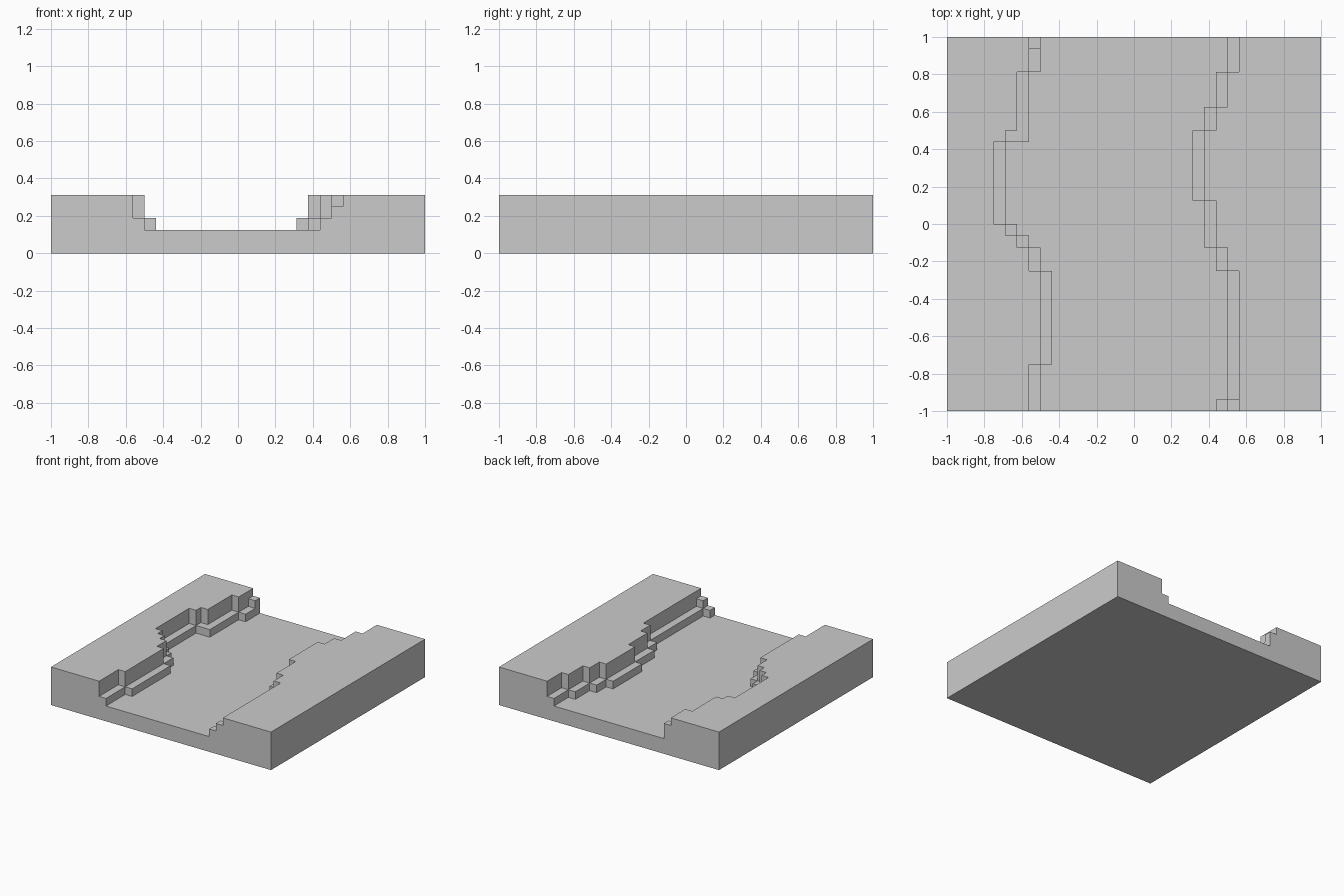
import bpy
import bmesh

cube = bpy.data.objects.get("Cube")
if cube:
    bpy.data.objects.remove(cube, do_unlink=True)

UNIT = 1 / 16               # edge of one block
HALF = 16                   # half the slab, in blocks
BED, LEDGE, STEP, TOP = 2, 3, 4, 5

# Bank edges from front to back: (row where the run ends, x of the upper edge)
LEFT_BANK = [(-12, -9), (-4, -8), (-2, -9), (-1, -10), (0, -11),
             (7, -12), (8, -11), (13, -10), (16, -9)]
RIGHT_BANK = [(-4, 9), (-2, 8), (2, 7), (8, 6), (10, 7), (13, 8), (16, 9)]


def bank_edge(runs, row):
    return next(x for end, x in runs if row < end)


def height(col, row):
    """Height of the block column whose lower corner is (col, row)."""
    if not (-HALF <= col < HALF and -HALF <= row < HALF):
        return 0
    left, right = bank_edge(LEFT_BANK, row), bank_edge(RIGHT_BANK, row)
    if col < left or col >= right:
        return TOP
    # Half steps at the two ends of the channel
    if row == HALF - 1 and col == left:
        return STEP
    if row == -HALF and col == right - 1:
        return STEP
    # Ledges one block wide, and one wider beside special places
    left_ledge = left + (2 if row == 7 else 1)
    right_ledge = right - (2 if row == -HALF else 1)
    return LEDGE if col < left_ledge or col >= right_ledge else BED


bm = bmesh.new()


def quad(*corners):
    bm.faces.new([bm.verts.new([c * UNIT for c in p]) for p in corners])


# Channel floor, bank tops, underside and all step walls as one closed skin
for x in range(-HALF, HALF):
    for y in range(-HALF, HALF):
        h = height(x, y)
        a, b, c, d = (x, y), (x + 1, y), (x + 1, y + 1), (x, y + 1)
        quad(*[(*p, h) for p in (a, b, c, d)])
        quad(*[(*p, 0) for p in (d, c, b, a)])
        for p, q, nx, ny in ((a, b, x, y - 1), (b, c, x + 1, y),
                             (c, d, x, y + 1), (d, a, x - 1, y)):
            for z in range(height(nx, ny), h):
                quad((*p, z), (*q, z), (*q, z + 1), (*p, z + 1))

# Weld the blocks and merge flat areas into single faces
bmesh.ops.remove_doubles(bm, verts=bm.verts, dist=UNIT / 100)
bmesh.ops.dissolve_limit(bm, angle_limit=0.01, verts=bm.verts, edges=bm.edges)
bmesh.ops.recalc_face_normals(bm, faces=bm.faces)

mesh = bpy.data.meshes.new("channel_terrain")
bm.to_mesh(mesh)
bm.free()

# Plain grey
grey = bpy.data.materials.new("light_grey")
grey.use_nodes = True
colour = (0.6, 0.6, 0.6, 1)
grey.diffuse_color = colour
grey.node_tree.nodes["Principled BSDF"].inputs["Base Color"].default_value = colour
mesh.materials.append(grey)

terrain = bpy.data.objects.new("channel_terrain", mesh)
bpy.context.collection.objects.link(terrain)
